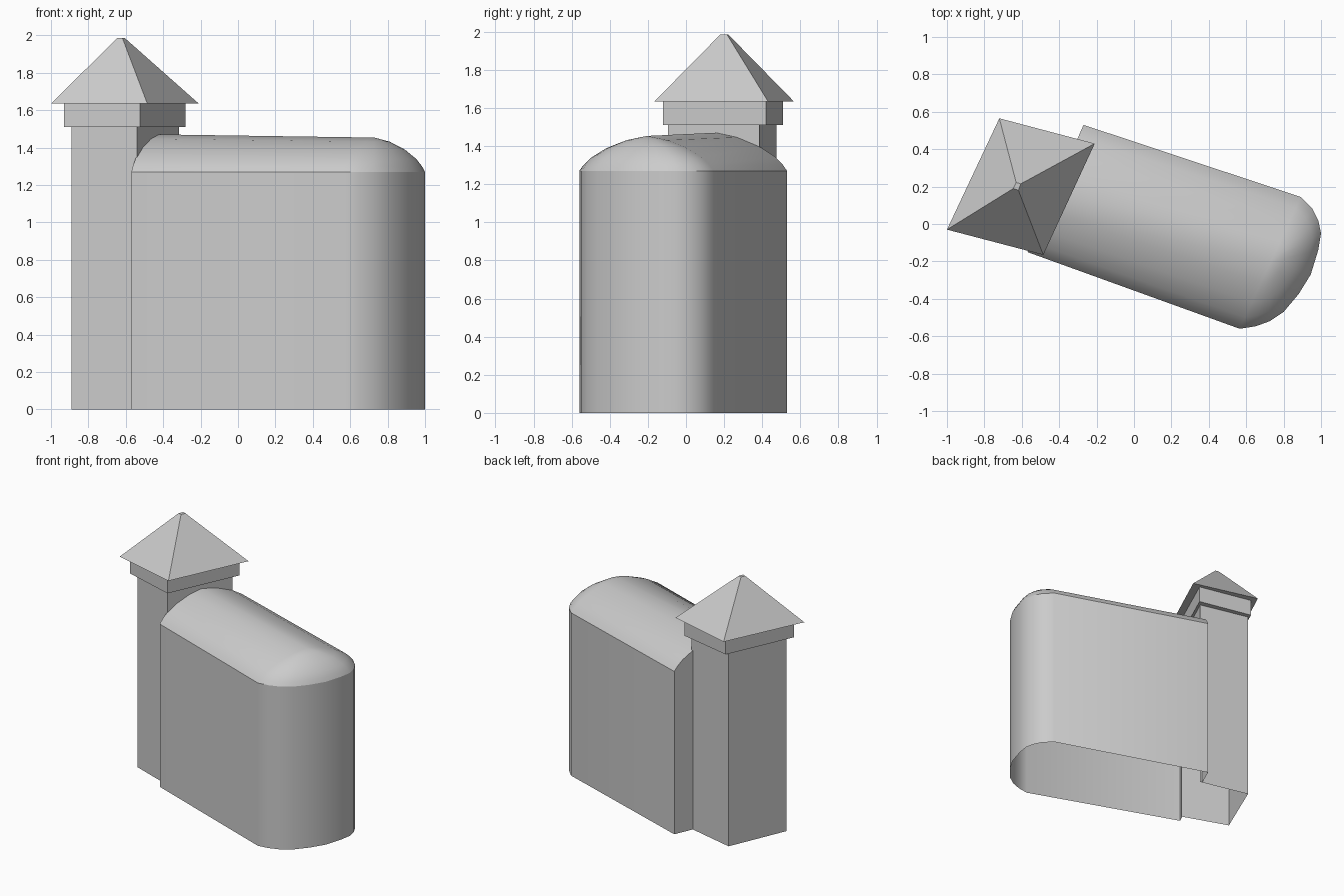
import bpy, bmesh, math
from mathutils import Vector

if "Cube" in bpy.data.objects:
    bpy.data.objects.remove(bpy.data.objects["Cube"])

EAVE = 1.27


def make_object(name, bm, flip_up=False):
    bmesh.ops.remove_doubles(bm, verts=bm.verts, dist=0.0005)
    mesh = bpy.data.meshes.new(name)
    bm.to_mesh(mesh)
    bm.free()
    obj = bpy.data.objects.new(name, mesh)
    bpy.context.collection.objects.link(obj)
    return obj


def smooth(obj, angle):
    bpy.ops.object.select_all(action='DESELECT')
    obj.select_set(True)
    bpy.context.view_layer.objects.active = obj
    bpy.ops.object.shade_smooth_by_angle(angle=math.radians(angle))


def loft(bm, rings, closed, skip=()):
    """Join rings of points (counter-clockwise, rising) with quads."""
    rows = [[bm.verts.new(p) for p in r] for r in rings]
    n = len(rows[0])
    for j in range(len(rows) - 1):
        for i in range(n if closed else n - 1):
            if (j, i) not in skip:
                k = (i + 1) % n
                a, b, c, d = rows[j][i], rows[j][k], rows[j + 1][k], rows[j + 1][i]
                bm.faces.new((a, b, c, d))
    return rows


# Hall footprint, from front left around the rounded end to back left
plan = [(-0.57, -0.15), (0.565, -0.56), (0.65, -0.547), (0.725, -0.52),
        (0.80, -0.47), (0.88, -0.375), (0.945, -0.27), (0.985, -0.14),
        (1.0, -0.05), (0.985, 0.02), (0.955, 0.08), (0.89, 0.145), (-0.27, 0.53)]
ridge_left = Vector((-0.43, 0.16, 1.47))
ridge_right = Vector((0.73, -0.205, 1.453))
ridge = [ridge_left] + [ridge_right] * (len(plan) - 2) + [ridge_left]
# Curved roof profile: inward fraction, height fraction
profile = [(0, 0), (0.06, 0.16), (0.17, 0.37), (0.4, 0.65), (0.7, 0.88), (1, 1)]


def roof_point(i, s, h):
    x, y = plan[i]
    r = ridge[i]
    return Vector((x + (r.x - x) * s, y + (r.y - y) * s, EAVE + (r.z - EAVE) * h))


# Hall walls, open below, with short end walls beside the tower
bm = bmesh.new()
loft(bm, [[(x, y, z) for x, y in plan] for z in (0, EAVE)], False)
for i, count in ((0, 3), (len(plan) - 1, 4)):
    top = [roof_point(i, s, h) for s, h in profile[:count]]
    base = [Vector((p.x, p.y, 0)) for p in (top[-1], top[0])]
    pts = base + top
    if i:
        pts.reverse()
    bm.faces.new([bm.verts.new(p) for p in pts])
smooth(make_object("hall_walls", bm), 40)

# Vaulted roof ending in a half dome
bm = bmesh.new()
loft(bm, [[roof_point(i, s, h) for i in range(len(plan))] for s, h in profile], False)
smooth(make_object("hall_roof", bm), 45)

# Tower: shaft, collar and pyramid roof, open towards the hall and below
shaft = [(-0.89, 0.03), (-0.54, -0.095), (-0.315, 0.385), (-0.70, 0.475)]
collar = [(-0.93, 0.0), (-0.525, -0.12), (-0.28, 0.42), (-0.70, 0.51)]
eaves = [(-1.0, -0.03), (-0.485, -0.165), (-0.21, 0.43), (-0.72, 0.565)]
peak = [(-0.645, 0.19), (-0.618, 0.18), (-0.605, 0.215), (-0.63, 0.222)]
levels = [(shaft, 0), (shaft, EAVE), (shaft, 1.51), (collar, 1.51),
          (collar, 1.635), (eaves, 1.635), (peak, 1.985)]
bm = bmesh.new()
rows = loft(bm, [[(x, y, z) for x, y in ring] for ring, z in levels], True, {(0, 1)})
bm.faces.new(rows[-1])
make_object("tower", bm)
